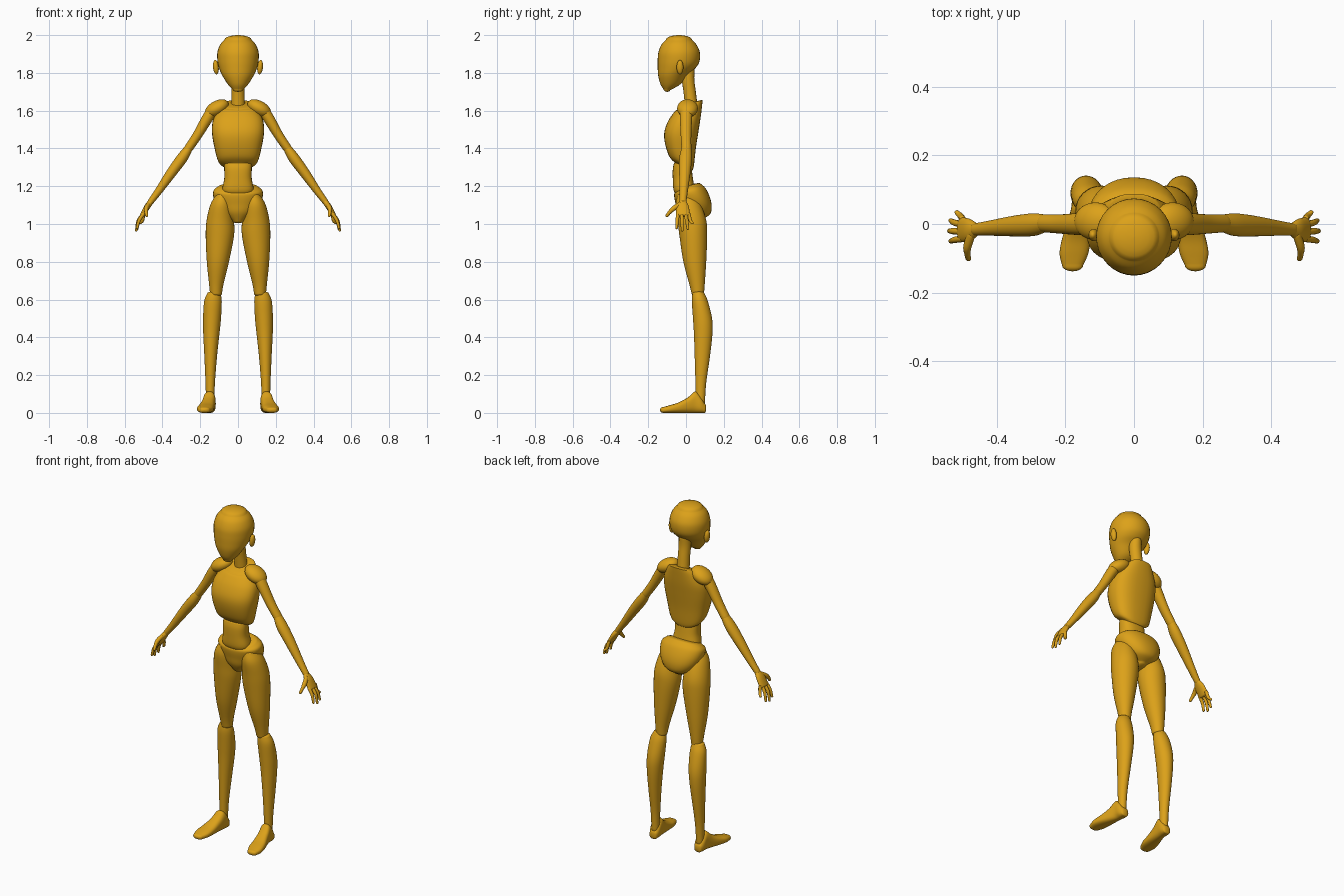
import bpy, bmesh, math
from mathutils import Vector, Matrix

mat = bpy.data.materials.new("amber")
mat.diffuse_color = (0.72, 0.36, 0.01, 1)


def finish(name, bm):
    bmesh.ops.recalc_face_normals(bm, faces=bm.faces)
    me = bpy.data.meshes.new(name)
    bm.to_mesh(me)
    bm.free()
    ob = bpy.data.objects.new(name, me)
    bpy.context.collection.objects.link(ob)
    me.materials.append(mat)
    bpy.ops.object.select_all(action='DESELECT')
    ob.select_set(True)
    bpy.context.view_layer.objects.active = ob
    bpy.ops.object.shade_smooth_by_angle(angle=math.radians(50))
    return ob


def spline(a, b, c, d, t):
    return 0.5 * (2*b + (c - a)*t + (2*a - 5*b + 4*c - d)*t*t + (3*b - a - 3*c + d)*t**3)


def loft(name, rings, domes=(0.01, 0.01), power=2, side=1, seg=32, steps=5):
    """Skin smooth superelliptic rings (centre, u, v), rounding both ends."""
    n, out = len(rings), []
    for i in range(n - 1):
        k = [rings[max(0, min(n - 1, i + j))] for j in (-1, 0, 1, 2)]
        for s in range(steps):
            out.append([spline(*(r[q] for r in k), s/steps) for q in range(3)])
    out.append(list(rings[-1]))

    def dome(ring, other, h):
        c, u, v = ring
        d = u.cross(v).normalized()
        if d.dot(c - other[0]) < 0:
            d = -d
        angs = [math.pi/2 * a/5 for a in range(1, 5)] + [1.53]
        return [[c + d*h*math.sin(a), u*math.cos(a), v*math.cos(a)] for a in angs]

    out = (dome(out[0], out[1], domes[0])[::-1] + out + dome(out[-1], out[-2], domes[1]))
    bm = bmesh.new()
    loops = []
    for c, u, v in out:
        loop = []
        for j in range(seg):
            a = 2*math.pi*j/seg
            x, y = (math.copysign(abs(w)**(2/power), w) for w in (math.cos(a), math.sin(a)))
            p = c + u*x + v*y
            loop.append(bm.verts.new((p.x*side, p.y, p.z)))
        loops.append(loop)
    for a, b in zip(loops, loops[1:]):
        for j in range(seg):
            bm.faces.new((a[j], a[(j+1) % seg], b[(j+1) % seg], b[j]))
    bm.faces.new(loops[0])
    bm.faces.new(loops[-1])
    return finish(name, bm)


def slab(yf, zf, yb, zb, w):
    """Tilted body ring from its front point, back point and half width."""
    f, b = Vector((0, yf, zf)), Vector((0, yb, zb))
    return (f + b)/2, Vector((w, 0, 0)), (b - f)/2


def box(x0, x1, y0, y1, z):
    """Level limb ring from its x and y extents."""
    return Vector(((x0+x1)/2, (y0+y1)/2, z)), Vector(((x1-x0)/2, 0, 0)), Vector((0, (y1-y0)/2, 0))


def tube(pts):
    """Rings square to a path of (x, y, z, thickness, y radius)."""
    out = []
    for i, p in enumerate(pts):
        t = Vector(pts[min(i+1, len(pts)-1)][:3]) - Vector(pts[max(i-1, 0)][:3])
        t.normalize()
        a = t.cross(Vector((0, 1, 0))).normalized()
        out.append((Vector(p[:3]), a*p[3], a.cross(t)*p[4]))
    return out


def ellipsoid(name, centre, radii, tilt, side):
    bm = bmesh.new()
    m = (Matrix.Translation((centre[0]*side, centre[1], centre[2]))
         @ Matrix.Rotation(tilt*side, 4, 'Y') @ Matrix.Diagonal((*radii, 1)))
    bmesh.ops.create_uvsphere(bm, u_segments=28, v_segments=18, radius=1, matrix=m)
    return finish(name, bm)


# Head and neck
loft("head", [slab(*r) for r in (
    (-.118, 1.712, -.085, 1.708, .026), (-.135, 1.74, -.03, 1.74, .054),
    (-.147, 1.785, .01, 1.79, .084), (-.15, 1.83, .05, 1.825, .101),
    (-.15, 1.87, .071, 1.86, .109), (-.146, 1.91, .073, 1.91, .109),
    (-.13, 1.95, .055, 1.95, .094), (-.107, 1.975, .032, 1.975, .072))], (.01, .025))
loft("neck", [slab(*r) for r in (
    (-.005, 1.61, .062, 1.62, .037), (-.012, 1.69, .052, 1.7, .034),
    (-.022, 1.76, .044, 1.765, .034), (-.025, 1.81, .045, 1.815, .033))], (.01, .03))

# Torso
loft("chest", [slab(*r) for r in (
    (-.06, 1.325, .035, 1.285, .07), (-.09, 1.36, .042, 1.31, .105),
    (-.112, 1.43, .052, 1.4, .127), (-.114, 1.49, .066, 1.49, .138),
    (-.092, 1.55, .077, 1.56, .131), (-.06, 1.595, .085, 1.625, .1),
    (-.045, 1.605, .088, 1.655, .08))], (.01, .008), power=2.5)
loft("belly", [slab(*r) for r in (
    (-.05, 1.15, .045, 1.15, .066), (-.066, 1.18, .046, 1.18, .083),
    (-.07, 1.24, .037, 1.24, .073), (-.07, 1.29, .03, 1.29, .073),
    (-.064, 1.32, .025, 1.31, .073))], (.015, .01), power=2.5)
loft("pelvis", [slab(*r) for r in (
    (-.02, 1.015, .085, 1.025, .035), (-.045, 1.06, .126, 1.05, .085),
    (-.055, 1.105, .136, 1.09, .115), (-.062, 1.14, .127, 1.14, .13),
    (-.062, 1.16, .103, 1.19, .13), (-.052, 1.172, .075, 1.215, .108))], (.015, .01), power=2.2)

for side, tag in ((-1, "right_"), (1, "left_")):
    ellipsoid(tag + "ear", (.117, -.032, 1.83), (.015, .018, .038), .1, side)
    # Shoulder cap and arm
    ellipsoid(tag + "shoulder", (.112, .008, 1.612), (.068, .055, .04), .5, side)
    loft(tag + "upper_arm", tube((
        (.13, .002, 1.61, .03, .034), (.165, 0, 1.555, .029, .032),
        (.215, 0, 1.47, .025, .028), (.262, .002, 1.4, .023, .026))), (.02, .02), side=side)
    loft(tag + "forearm", tube((
        (.262, .002, 1.4, .022, .026), (.295, -.002, 1.35, .029, .033),
        (.35, -.006, 1.275, .027, .03), (.42, -.012, 1.175, .02, .022),
        (.462, -.016, 1.118, .016, .018))), (.015, .01), side=side)
    # Hand
    loft(tag + "palm", tube((
        (.46, -.016, 1.12, .014, .018), (.48, -.018, 1.092, .016, .033),
        (.504, -.016, 1.05, .013, .036))), (.01, .012), side=side)
    for name, y0, y1, dx, tip in (("index", -.043, -.05, 0, .972), ("middle", -.022, -.02, .004, .96),
                                  ("ring", -.002, .01, 0, .968), ("little", .014, .033, -.018, .998)):
        loft(tag + name + "_finger", tube((
            (.5, y0, 1.055, .010, .010), (.524 + dx, (y0+y1)/2, 1.018, .009, .009),
            (.534 + dx, y1, tip + .008, .007, .007))), (.004, .008), side=side, seg=14)
    loft(tag + "thumb", tube((
        (.474, -.03, 1.105, .012, .013), (.486, -.066, 1.082, .012, .013),
        (.486, -.087, 1.062, .009, .010), (.483, -.101, 1.044, .008, .008))),
        (.005, .007), side=side, seg=16)
    # Leg
    loft(tag + "thigh", [box(*r) for r in (
        (.045, .12, -.045, .05, 1.15), (.032, .147, -.055, .08, 1.1),
        (.022, .166, -.045, .107, 1.02), (.021, .171, -.035, .112, .94),
        (.048, .165, -.014, .107, .8), (.077, .153, .018, .099, .68),
        (.085, .148, .03, .095, .63))], (.018, .012), side=side)
    loft(tag + "shin", [box(*r) for r in (
        (.092, .163, .034, .098, .632), (.086, .179, .031, .116, .59),
        (.09, .185, .037, .138, .5), (.098, .184, .042, .14, .42),
        (.111, .178, .046, .127, .3), (.122, .172, .05, .107, .16),
        (.126, .169, .053, .1, .05))], (.012, .01), side=side)
    # Foot: rings run heel to toe as (x, y, half width, top)
    loft(tag + "foot", [(Vector((x, y, h/2)), Vector((w, 0, 0)), Vector((0, 0, h/2)))
                        for x, y, w, h in (
        (.148, .098, .024, .05), (.149, .078, .031, .085), (.151, .048, .032, .113),
        (.158, .01, .035, .082), (.168, -.04, .041, .055), (.175, -.085, .042, .041),
        (.179, -.12, .031, .031))], (.009, .018), power=2.6, side=side)
